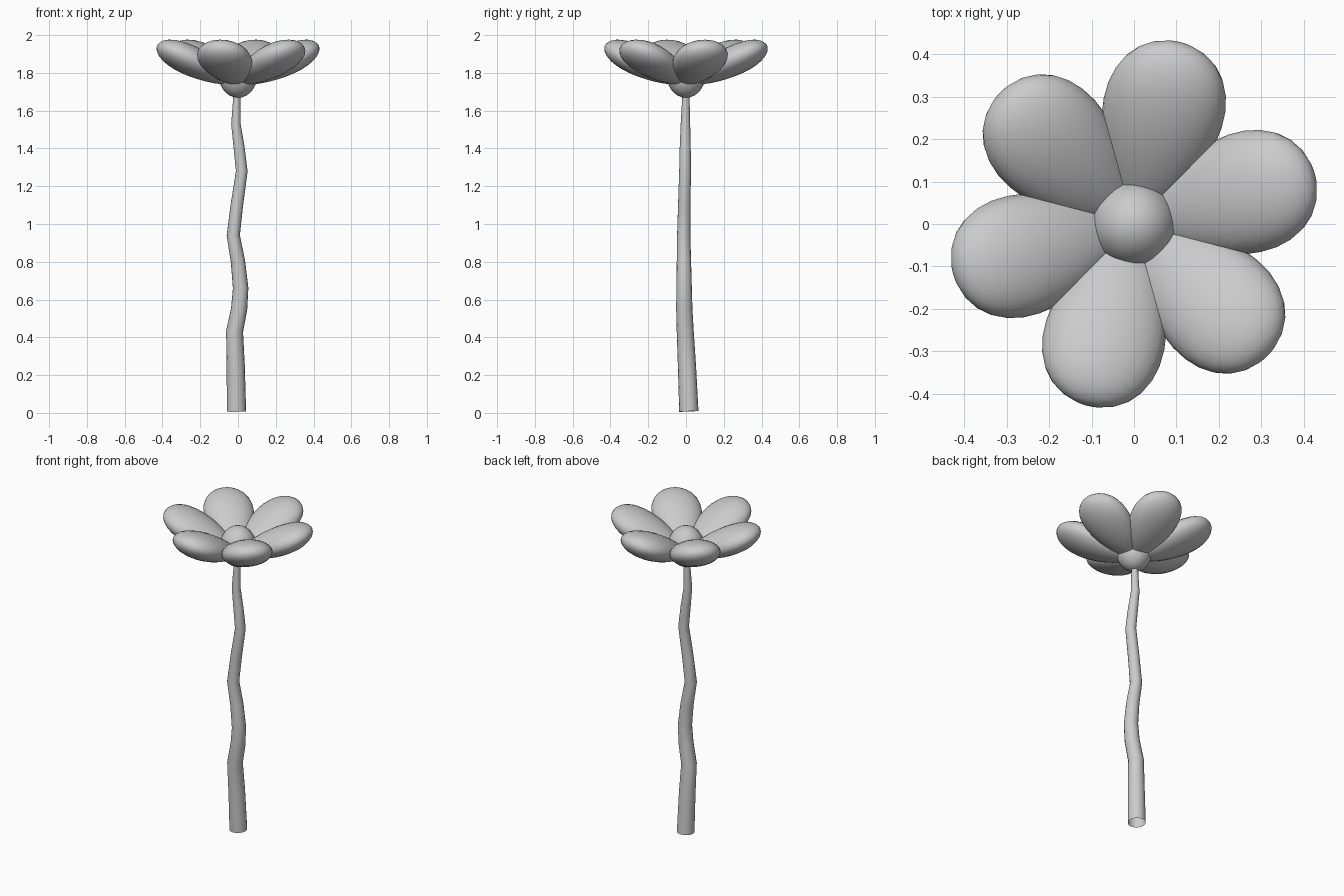
import bpy, bmesh
from math import pi, radians, sqrt
from mathutils import Matrix, Vector

if "Cube" in bpy.data.objects:
    bpy.data.objects.remove(bpy.data.objects["Cube"])


def finish(name, bm):
    bmesh.ops.recalc_face_normals(bm, faces=bm.faces)
    for f in bm.faces:
        f.smooth = True
    mesh = bpy.data.meshes.new(name)
    bm.to_mesh(mesh)
    bm.free()
    obj = bpy.data.objects.new(name, mesh)
    bpy.context.collection.objects.link(obj)
    return obj


# Stem: wavy tapering tube, open at the foot (x, y, z, radius)
path = [(-0.008, 0.015, 0.008, 0.051), (-0.012, 0.005, 0.25, 0.048),
        (-0.018, -0.004, 0.43, 0.045), (0.006, -0.009, 0.55, 0.043),
        (0.014, -0.01, 0.66, 0.041), (0.0, -0.011, 0.80, 0.038),
        (-0.025, -0.012, 0.94, 0.035), (-0.006, -0.009, 1.10, 0.033),
        (0.020, -0.005, 1.28, 0.031), (0.005, -0.004, 1.41, 0.029),
        (-0.011, -0.003, 1.53, 0.025), (-0.005, 0.0, 1.70, 0.018)]
bm = bmesh.new()
pts = [Vector(p[:3]) for p in path]
rings = []
sides = 16
for i, p in enumerate(pts):
    tangent = pts[min(i + 1, len(pts) - 1)] - pts[max(i - 1, 0)]
    turn = Vector((0, 0, 1)).rotation_difference(tangent).to_matrix()
    rings.append([bm.verts.new(p + turn @ (Matrix.Rotation(2 * pi * k / sides, 3, 'Z')
                  @ Vector((path[i][3], 0, 0)))) for k in range(sides)])
for a, b in zip(rings, rings[1:]):
    for k in range(sides):
        n = (k + 1) % sides
        bm.faces.new((a[k], a[n], b[n], b[k]))
finish("stem", bm)

# Flower centre: slightly tall ball holding the petals
bm = bmesh.new()
bmesh.ops.create_uvsphere(bm, u_segments=24, v_segments=14, radius=1)
bmesh.ops.transform(bm, verts=bm.verts, matrix=Matrix.Translation((0, 0, 1.79))
                    @ Matrix.Diagonal((0.103, 0.103, 0.122, 1)))
finish("flower_centre", bm)

# Petals: six egg-shaped lobes, fatter at the tip, tilted upward
for k in range(6):
    bm = bmesh.new()
    bmesh.ops.create_uvsphere(bm, u_segments=24, v_segments=16, radius=1,
                              matrix=Matrix.Rotation(pi / 2, 4, 'Y'))
    for v in bm.verts:
        u = v.co.x
        v.co = Vector((0.23 * (u + 1), v.co.y * (0.138 + 0.042 * u),
                       v.co.z * (0.077 + 0.017 * u)))
    place = (Matrix.Rotation(radians(15.5 + 60 * k), 4, 'Z')
             @ Matrix.Translation((0.02, 0, 1.755))
             @ Matrix.Rotation(radians(-24.5), 4, 'Y'))
    bmesh.ops.transform(bm, verts=bm.verts, matrix=place)
    finish(f"petal_{k + 1}", bm)
